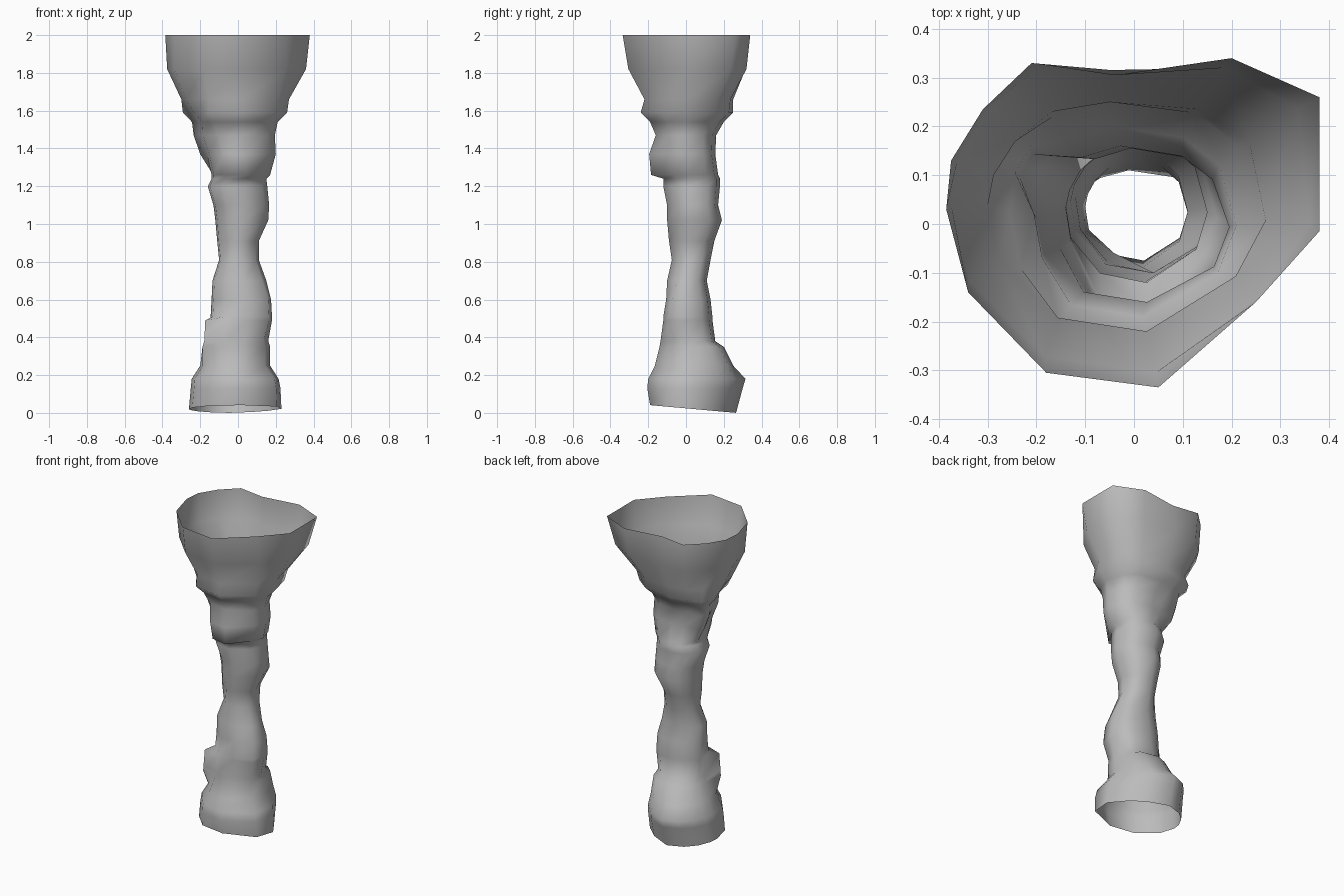
import bpy
import bmesh
from math import cos, sin, atan2, degrees
from mathutils import Vector

default_cube = bpy.data.objects.get("Cube")
if default_cube:
    bpy.data.objects.remove(default_cube, do_unlink=True)

# Outline of the flared rim, counterclockwise seen from above
RIM = [(.38, -.015), (.38, .26), (.2, .34), (-.04, .305), (-.21, .33), (-.31, .235),
       (-.375, .13), (-.385, .03), (-.34, -.14), (-.18, -.305), (.05, -.335), (.25, -.16)]

# Column sections: height, left and right limits in x, front and back limits in y
SECTIONS = [
    (.03, -.26, .23, -.19, .265),
    (.13, -.25, .225, -.205, .3),
    (.18, -.245, .215, -.2, .315),
    (.25, -.2, .17, -.165, .25),
    (.35, -.16, .17, -.14, .2),
    (.38, -.15, .16, -.135, .155),
    (.49, -.145, .18, -.12, .14),
    (.51, -.145, .18, -.12, .14),
    (.6, -.14, .175, -.105, .13),
    (.7, -.135, .15, -.1, .11),
    (.81, -.1, .11, -.075, .13),
    (.91, -.11, .11, -.09, .15),
    (1.02, -.12, .16, -.1, .19),
    (1.1, -.13, .165, -.1, .17),
    (1.2, -.16, .155, -.12, .18),
    (1.24, -.14, .15, -.12, .18),
    (1.26, -.14, .17, -.13, .17),
    (1.37, -.165, .2, -.14, .155),
    (1.47, -.2, .195, -.16, .16),
    (1.54, -.24, .21, -.19, .2),
    (1.59, -.29, .26, -.24, .25),
    (1.66, -.3, .27, -.22, .25),
    (1.82, -.375, .36, -.305, .32),
    (2, -.385, .38, -.335, .34),
]

# Lumps and hollows: height range, range of angles in degrees, shift in x and y
LUMPS = [
    (0, .2, 20, 75, -.03, -.025),        # flattened back corner of the foot
    (0, .2, 310, 348, .015, -.02),       # fuller front corner of the foot
    (.3, .5, 190, 215, -.04, -.05),      # stepped ledge low on the front
    (.45, .65, 310, 345, .01, -.02),     # swelling opposite the ledge
    (.85, .95, 190, 250, .015, .015),    # hollow at the waist
    (1.25, 1.38, 230, 290, 0, -.055),    # nose on the front
    (1.36, 1.48, 135, 170, -.045, .045),  # spur under the flare
    (1.5, 1.6, 135, 170, -.015, .035),   # spur meeting the collar
    (1.5, 1.6, 170, 210, .035, 0),       # hollow beside the spur
]


def fit(value, values, low, high):
    """Stretch a coordinate of a section to its limits."""
    return low + (value - min(values)) / (max(values) - min(values)) * (high - low)


def section_points(z, left, right, front, back):
    """Round section low on the column, blending into the rim outline above."""
    rim_share = max(0, min(1, (z - 1.5) / .5))
    shape = []
    for x, y in RIM:
        angle = atan2(y, x)
        circle = Vector((cos(angle), sin(angle)))
        shape.append(circle.lerp(Vector((x, y)) / .38, rim_share))
    xs, ys = [p.x for p in shape], [p.y for p in shape]
    return [Vector((fit(p.x, xs, left, right), fit(p.y, ys, front, back), z)) for p in shape]


def add_lumps(points):
    """Shift the points that lie within each lump."""
    for p in points:
        angle = degrees(atan2(p.y, p.x)) % 360
        for low, high, start, end, dx, dy in LUMPS:
            if low <= p.z <= high and start < angle < end:
                p += Vector((dx, dy, 0))


mesh = bpy.data.meshes.new("column")
bm = bmesh.new()
rings = []
for section in SECTIONS:
    points = section_points(*section)
    add_lumps(points)
    # Foot edge dips toward the back
    if section is SECTIONS[0]:
        for p in points:
            p.z = .024 - .09 * p.y
    rings.append([bm.verts.new(p) for p in points])

# Open wall joining each section to the next
for lower, upper in zip(rings, rings[1:]):
    for i in range(len(RIM)):
        j = (i + 1) % len(RIM)
        bm.faces.new((lower[i], lower[j], upper[j], upper[i]))
bm.to_mesh(mesh)
bm.free()

column = bpy.data.objects.new("flared_column", mesh)
bpy.context.collection.objects.link(column)

# Plain stone colour
stone = bpy.data.materials.new("grey stone")
stone.use_nodes = True
colour = (.5, .5, .5, 1)
stone.diffuse_color = colour
stone.node_tree.nodes["Principled BSDF"].inputs["Base Color"].default_value = colour
mesh.materials.append(stone)

# Soft shading across the worn surface
bpy.context.view_layer.objects.active = column
column.select_set(True)
bpy.ops.object.shade_smooth_by_angle(angle=1.1)
